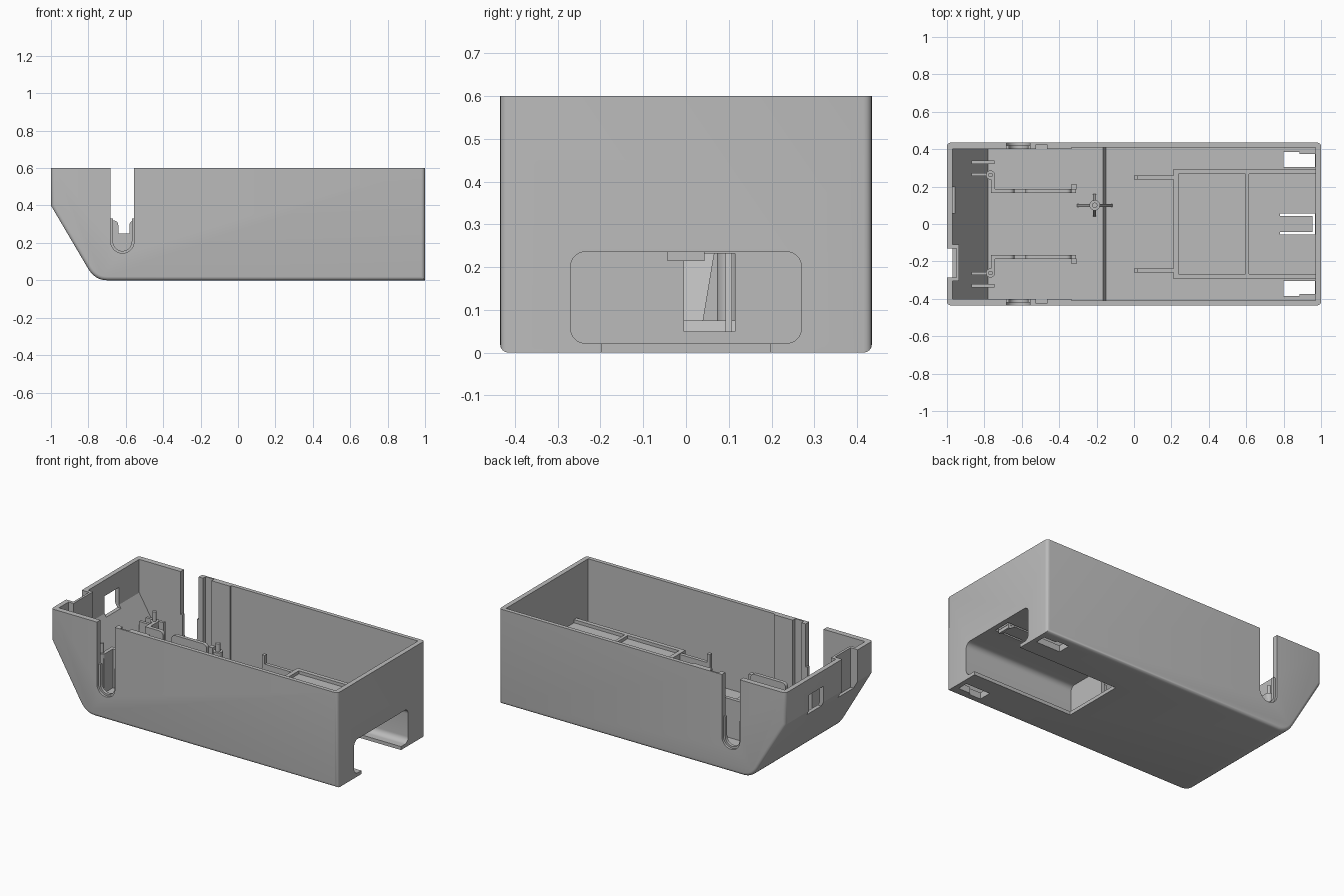
import bpy, bmesh, math

cube = bpy.data.objects.get("Cube")
if cube:
    bpy.data.objects.remove(cube, do_unlink=True)

grey = bpy.data.materials.new("plain grey plastic")
grey.use_nodes = True
grey.diffuse_color = (0.5, 0.5, 0.5, 1)
grey.node_tree.nodes["Principled BSDF"].inputs["Base Color"].default_value = (0.5, 0.5, 0.5, 1)


def prism(name, points, axis, lo, hi):
    """Extrude a flat outline along one axis."""
    place = {"x": lambda a, b, t: (t, a, b),
             "y": lambda a, b, t: (a, t, b),
             "z": lambda a, b, t: (a, b, t)}[axis]
    bm = bmesh.new()
    face = bm.faces.new([bm.verts.new(place(a, b, lo)) for a, b in points])
    new = bmesh.ops.extrude_face_region(bm, geom=[face])["geom"]
    shift = place(0, 0, hi - lo)
    bmesh.ops.translate(bm, vec=shift, verts=[v for v in new if isinstance(v, bmesh.types.BMVert)])
    bmesh.ops.recalc_face_normals(bm, faces=bm.faces)
    mesh = bpy.data.meshes.new(name)
    bm.to_mesh(mesh)
    bm.free()
    mesh.materials.append(grey)
    ob = bpy.data.objects.new(name, mesh)
    bpy.context.collection.objects.link(ob)
    return ob


def box(name, x0, x1, y0, y1, z0, z1):
    return prism(name, [(x0, y0), (x1, y0), (x1, y1), (x0, y1)], "z", z0, z1)


def arc(cx, cy, r, start, end, steps=8):
    return [(cx + r * math.cos(math.radians(start + (end - start) * i / steps)),
             cy + r * math.sin(math.radians(start + (end - start) * i / steps)))
            for i in range(steps + 1)]


def round_rect(a0, a1, b0, b1, r):
    return (arc(a1 - r, b1 - r, r, 0, 90) + arc(a0 + r, b1 - r, r, 90, 180)
            + arc(a0 + r, b0 + r, r, 180, 270) + arc(a1 - r, b0 + r, r, 270, 360))


def disc(name, x, y, r, z0, z1):
    return prism(name, arc(x, y, r, 0, 345, 23), "z", z0, z1)


def combine(target, tool, operation="DIFFERENCE"):
    mod = target.modifiers.new("combine", "BOOLEAN")
    mod.operation, mod.solver, mod.object = operation, "EXACT", tool
    bpy.context.view_layer.objects.active = target
    bpy.ops.object.modifier_apply(modifier=mod.name)
    bpy.data.objects.remove(tool, do_unlink=True)


def span(side, a, b):
    return sorted((side * a, side * b))


# Outer body: sloped end with a rounded lower corner
lower = []
for i in range(9):
    t = i / 8
    lower.append(((1 - t) ** 2 * -0.803 + 2 * t * (1 - t) * -0.765 + t * t * -0.7,
                  (1 - t) ** 2 * 0.065))
shell = prism("case_shell", [(-1, 0.6), (-1, 0.4)] + lower + [(1, 0), (1, 0.6)], "y", -0.435, 0.435)
bm = bmesh.new()
bm.from_mesh(shell.data)
rim = [e for e in bm.edges
       if abs(e.verts[0].co.y - e.verts[1].co.y) < 0.01
       and not all(v.co.z > 0.59 for v in e.verts)]
bmesh.ops.bevel(bm, geom=rim, offset=0.02, segments=4, profile=0.5, affect="EDGES")
bm.to_mesh(shell.data)
bm.free()

# Hollow interior with a step in the floor and in the side walls
combine(shell, prism("cutter", [(-0.97, 0.7), (-0.97, 0.39), (-0.78, 0.075),
                                (-0.3, 0.075), (-0.3, 0.7)], "y", -0.4, 0.4))
combine(shell, prism("cutter", [(-0.335, 0.7), (-0.335, 0.075), (-0.165, 0.075), (-0.15, 0.04),
                                (0.97, 0.04), (0.97, 0.7)], "y", -0.41, 0.41))

# Rounded bay entered from the right end and open below
combine(shell, box("bay", 0.21, 0.985, -0.295, 0.295, 0.01, 0.25), "UNION")
combine(shell, prism("cutter", round_rect(-0.27, 0.27, 0.022, 0.236, 0.035), "x", 0.235, 1.1))
combine(shell, box("cutter", 0.3, 1.1, -0.198, 0.198, -0.1, 0.06))
combine(shell, box("cutter", 0.15, 0.26, -0.005, 0.115, 0.05, 0.232))

# Slits around the latch tongue
for side in (-1, 1):
    combine(shell, box("cutter", 0.78, 0.965, *span(side, 0.044, 0.056), 0.2, 0.3))
combine(shell, box("cutter", 0.955, 0.967, -0.056, 0.056, 0.2, 0.3))

# Recessed pocket and window in the sloped end
combine(shell, prism("pocket", [(-0.985, 0.6), (-0.985, 0.4), (-0.955, 0.34), (-0.935, 0.34),
                                (-0.935, 0.6)], "y", -0.305, -0.11), "UNION")
combine(shell, box("cutter", -1.1, -0.95, -0.285, -0.13, 0.35, 0.7))
combine(shell, box("cutter", -1.1, -0.9, 0.055, 0.2, 0.37, 0.5))


def u_outline(cx, r, bottom):
    return arc(cx, bottom + r, r, 180, 360, 16) + [(cx + r, 0.7), (cx - r, 0.7)]


# Side slots, wall grooves and floor openings
for side in (-1, 1):
    combine(shell, prism("cutter", u_outline(-0.618, 0.0625, 0.145), "y", *span(side, 0.42, 0.5)))
    combine(shell, prism("cutter", u_outline(-0.618, 0.05, 0.157), "y", *span(side, 0.37, 0.5)))
    combine(shell, box("cutter", -0.6805, -0.5555, *span(side, 0.37, 0.5), 0.33, 0.7))
    combine(shell, box("cutter", -0.525, -0.465, *span(side, 0.38, 0.425), 0.08, 0.7))
    combine(shell, box("cutter", 0.8, 0.886, *span(side, 0.305, 0.385), -0.1, 0.1))
    combine(shell, box("cutter", 0.88, 0.969, *span(side, 0.305, 0.373), -0.1, 0.1))

# Latch hook under the tongue
prism("latch_hook", [(0.9, 0.24), (0.94, 0.215), (0.953, 0.215), (0.953, 0.24)], "y", -0.043, 0.043)

# Raised frame on top of the bay
box("bay_end_rib", 0.21, 0.237, -0.295, 0.295, 0.245, 0.27)
box("bay_middle_rib", 0.595, 0.615, -0.27, 0.27, 0.245, 0.27)

for side, label in ((-1, "right"), (1, "left")):
    # Bay frame sides, short ribs and end posts
    box(label + "_bay_rib", 0.21, 0.98, *span(side, 0.268, 0.295), 0.245, 0.27)
    box(label + "_floor_rib", 0, 0.22, *span(side, 0.238, 0.26), 0.03, 0.265)
    box(label + "_rib_post", 0, 0.02, *span(side, 0.238, 0.26), 0.03, 0.32)

    # Board support rail with two raised, rounded sections
    rail = [(-0.75, 0.065), (-0.31, 0.065), (-0.31, 0.25), (-0.335, 0.25)]
    rail += arc(-0.36, 0.295, 0.025, 0, 90, 5) + arc(-0.555, 0.295, 0.025, 90, 180, 5)
    rail += [(-0.58, 0.25), (-0.64, 0.25)] + arc(-0.665, 0.295, 0.025, 0, 90, 5) + [(-0.75, 0.32)]
    prism(label + "_board_rail", rail, "y", *span(side, 0.165, 0.188))
    box(label + "_rail_return", -0.765, -0.742, *span(side, 0.165, 0.265), 0.065, 0.32)
    box(label + "_rail_post", -0.335, -0.308, *span(side, 0.185, 0.215), 0.065, 0.3)

    # Locating boss with pin, and brackets on the slope
    disc(label + "_boss", -0.767, side * 0.262, 0.024, 0.06, 0.32)
    disc(label + "_boss_pin", -0.767, side * 0.262, 0.012, 0.3, 0.38)
    for n, y in (("inner", 0.265), ("outer", 0.33)):
        prism(f"{label}_{n}_bracket", [(-0.87, 0.21), (-0.78, 0.065), (-0.745, 0.065),
                                       (-0.745, 0.29), (-0.87, 0.29)],
              "y", *span(side, y - 0.009, y + 0.009))

# Centre post with tapered cross gussets
disc("centre_post", -0.21, 0.1, 0.028, 0.065, 0.34)
disc("centre_post_pin", -0.21, 0.1, 0.014, 0.33, 0.39)
prism("gusset_lengthwise", [(-0.305, 0.07), (-0.165, 0.07), (-0.15, 0.035), (-0.115, 0.035),
                            (-0.185, 0.32), (-0.235, 0.32)], "y", 0.092, 0.108)
prism("gusset_crosswise", [(0.038, 0.07), (0.162, 0.07), (0.12, 0.32), (0.08, 0.32)],
      "x", -0.218, -0.202)

# Smooth the rounded surfaces, keep the edges sharp
for ob in bpy.context.scene.objects:
    ob.select_set(ob.type == "MESH")
bpy.context.view_layer.objects.active = shell
bpy.ops.object.shade_smooth_by_angle(angle=math.radians(28))
